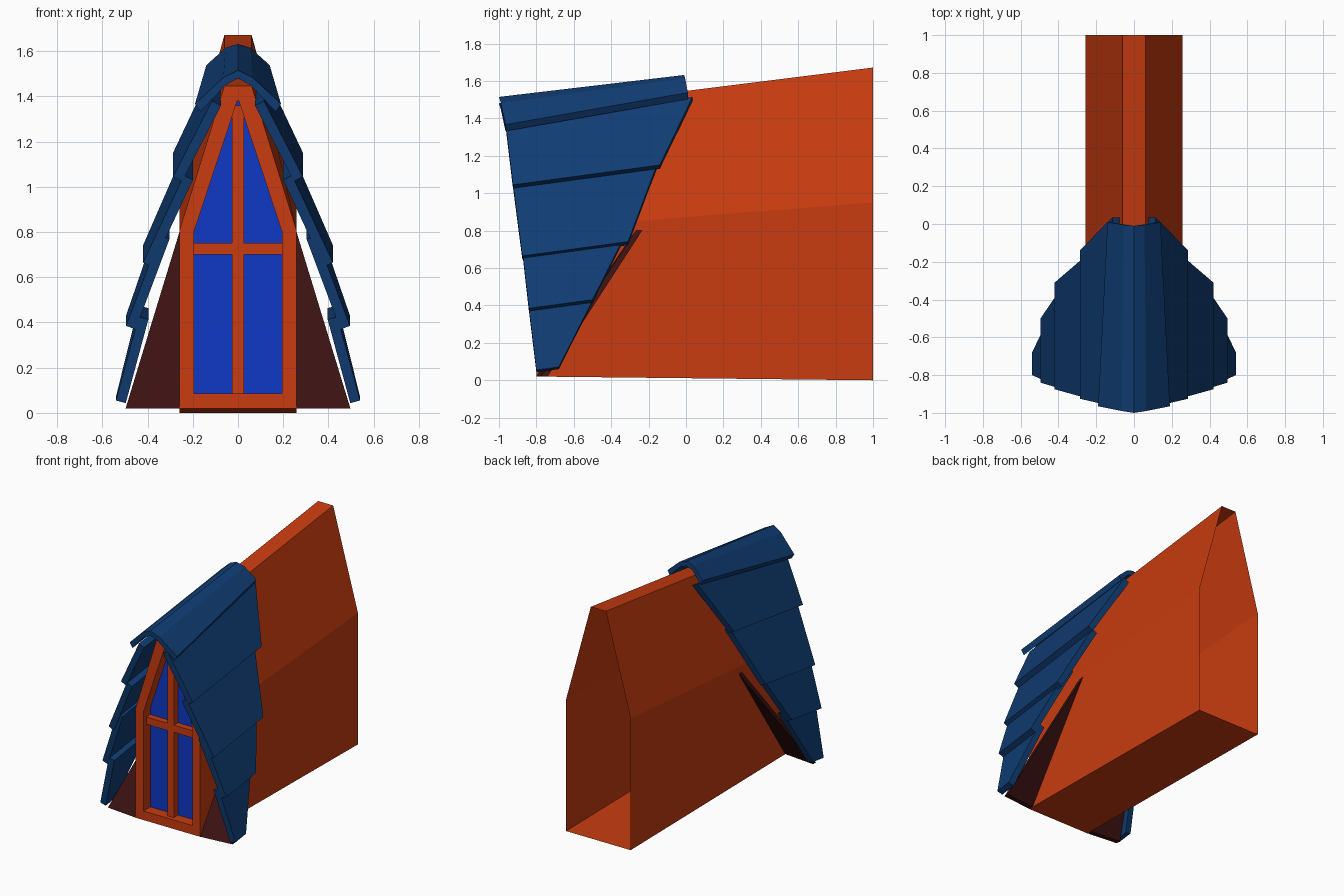
import bpy, bmesh
from mathutils import Vector

cube = bpy.data.objects.get("Cube")
if cube:
    bpy.data.objects.remove(cube, do_unlink=True)


def material(name, color):
    m = bpy.data.materials.new(name)
    m.use_nodes = True
    m.diffuse_color = (*color, 1)
    m.node_tree.nodes["Principled BSDF"].inputs["Base Color"].default_value = (*color, 1)
    return m


ORANGE = material("orange wood", (0.58, 0.045, 0.005))
ROOF = material("blue shingle", (0.005, 0.045, 0.17))
GLASS = material("blue glass", (0.005, 0.04, 0.56))
MAROON = material("dark maroon", (0.045, 0.006, 0.006))


def loft(name, rings, mat, closed=True):
    """Skin a list of matching point rings; closed adds end caps."""
    bm = bmesh.new()
    loops = [[bm.verts.new(p) for p in ring] for ring in rings]
    n = len(rings[0])
    for a, b in zip(loops, loops[1:]):
        for i in range(n):
            j = (i + 1) % n
            bm.faces.new((a[i], b[i], b[j], a[j]))
    if closed:
        bm.faces.new(loops[0])
        bm.faces.new(loops[-1][::-1])
        bmesh.ops.recalc_face_normals(bm, faces=bm.faces)
    mesh = bpy.data.meshes.new(name)
    bm.to_mesh(mesh)
    bm.free()
    mesh.materials.append(mat)
    ob = bpy.data.objects.new(name, mesh)
    bpy.context.collection.objects.link(ob)
    return ob


def house_ring(y, half, base, shoulder, top_half, top):
    """Gabled outline, counter-clockwise from the front."""
    right = [(half, base), (half, shoulder), (top_half, top)]
    pts = right + [(-x, z) for x, z in reversed(right)]
    return [Vector((x, y, z)) for x, z in pts]


def box(name, x, y0, y1, z0, z1, mat):
    loft(name, [[(-x, y, z0), (x, y, z0), (x, y, z1), (-x, y, z1)] for y in (y0, y1)], mat)


# Open-backed body with the recessed window frame
opening = (0.195, 0.085, 0.8, 0.003, 1.38)
loft("body_and_window_frame", [
    house_ring(-0.72, *opening),
    house_ring(-0.8, *opening),
    house_ring(-0.8, 0.258, 0.02, 0.81, 0.06, 1.447),
    house_ring(1.0, 0.258, 0.0, 0.95, 0.06, 1.672),
], ORANGE, closed=False)

# Glass pane and glazing bars
pane = house_ring(-0.722, *opening)
loft("window_glass", [pane, [p + Vector((0, 0.006, 0)) for p in pane]], GLASS)
box("vertical_bar", 0.026, -0.77, -0.72, 0.08, 1.36, ORANGE)
box("horizontal_bar", 0.197, -0.768, -0.72, 0.7, 0.752, ORANGE)

# Shingle rows, lowest first: lower and upper edge as (x, front z, front y, back y)
ROWS = [
    ((0.54, 0.055, -0.80, -0.68), (0.44, 0.425, -0.845, -0.475)),
    ((0.495, 0.385, -0.84, -0.50), (0.345, 0.785, -0.885, -0.28)),
    ((0.42, 0.665, -0.875, -0.31), (0.24, 1.05, -0.925, -0.155)),
    ((0.287, 1.045, -0.925, -0.14), (0.115, 1.38, -0.965, 0.035)),
]
RISE = 0.135
THICK = 0.045

for side, s in (("left", 1), ("right", -1)):
    for k, (low, high) in enumerate(ROWS):
        run = Vector((high[0] - low[0], 0, high[1] - low[1])).normalized()
        inward = Vector((-run.z, 0, run.x)) * THICK
        rings = []
        for end in (2, 3):
            a, b = [Vector((e[0], e[end], e[1] + RISE * (e[end] - e[2]))) for e in (low, high)]
            ring = [a, b, b + inward, a + inward]
            rings.append([(s * p.x, p.y, p.z) for p in ring])
        loft(f"{side}_shingle_row_{k + 1}", rings, ROOF)

    # Sloping triangular cheek beside the window
    tri = [(0.25, -0.8, 0.02), (0.497, -0.775, 0.02), (0.25, -0.25, 0.83)]
    loft(f"{side}_cheek_panel", [
        [(s * x, y + d, z) for x, y, z in tri] for d in (0, 0.035)
    ], MAROON)


# Ridge cap, bent over the top and narrowing to the back
def cap_ring(half):
    outer = [(-x, y, z) for x, y, z in reversed(half[1:])] + half
    inner = [(x * 0.88, y, z - 0.035) for x, y, z in reversed(outer)]
    return outer + inner


loft("ridge_cap", [
    cap_ring([(0, -1.0, 1.515), (0.065, -0.99, 1.483), (0.19, -0.965, 1.367)]),
    cap_ring([(0, -0.01, 1.632), (0.055, -0.005, 1.615), (0.14, 0.01, 1.538)]),
], ROOF)
